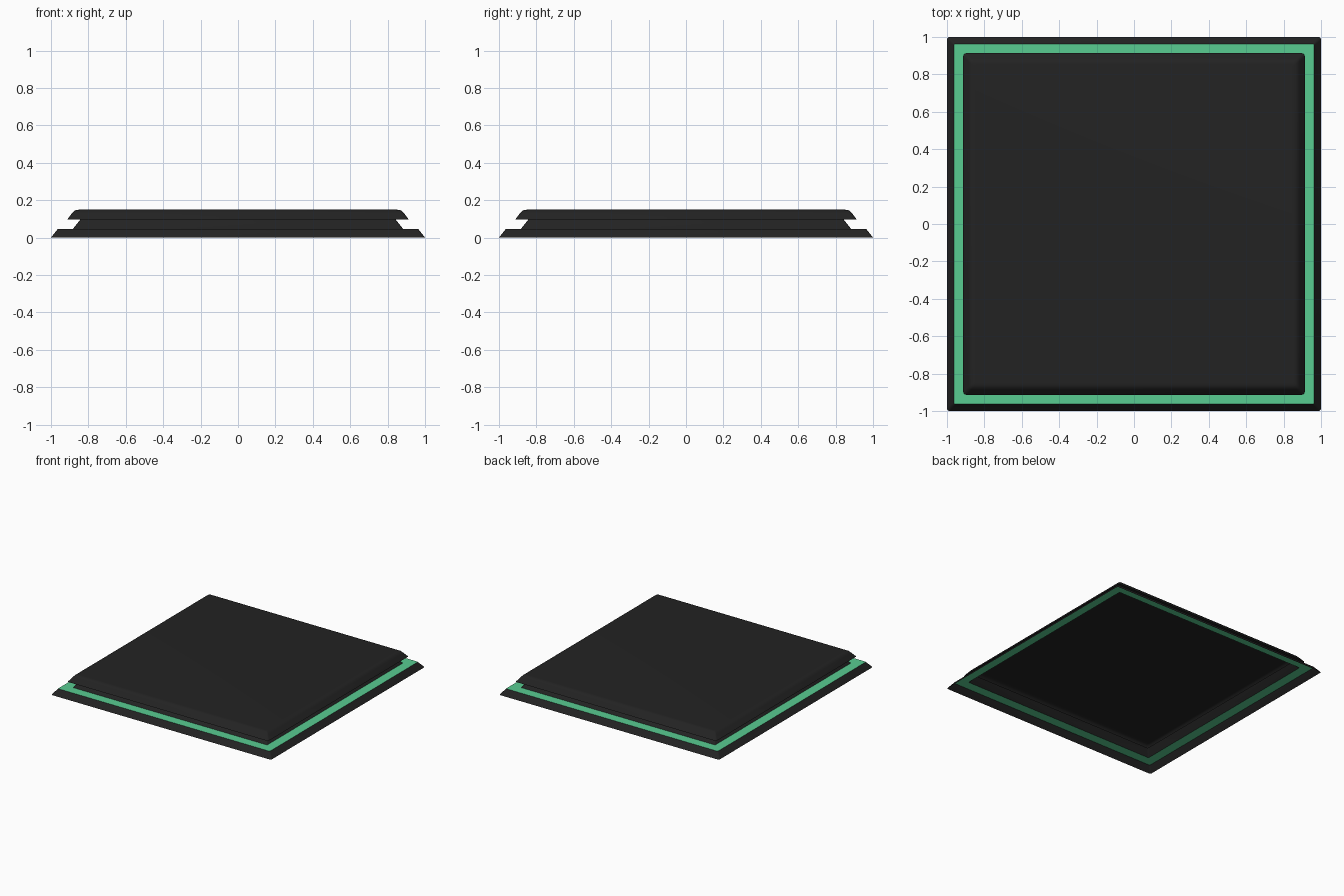
import bpy, bmesh, math

if "Cube" in bpy.data.objects:
    bpy.data.objects.remove(bpy.data.objects["Cube"])


def material(name, rgb):
    m = bpy.data.materials.new(name)
    m.diffuse_color = (*rgb, 1)
    m.use_nodes = True
    m.node_tree.nodes["Principled BSDF"].inputs["Base Color"].default_value = m.diffuse_color
    return m


BLACK = material("soft black", (0.0165, 0.0165, 0.0165))
GREEN = material("mint green", (0.098, 0.604, 0.283))


def ring_points(half, z, radius, steps=3):
    """Square outline with small rounded corners."""
    pts = []
    c = half - radius
    for k, (sx, sy) in enumerate(((1, 1), (-1, 1), (-1, -1), (1, -1))):
        for i in range(steps + 1):
            a = math.pi / 2 * (k + i / steps)
            pts.append((sx * c + radius * math.cos(a), sy * c + radius * math.sin(a), z))
    return pts


def square_shell(name, profile, mat, cap=False):
    """Loft square rings given as (half width, height, corner radius)."""
    bm = bmesh.new()
    rings = [[bm.verts.new(p) for p in ring_points(*r)] for r in profile]
    for lo, hi in zip(rings, rings[1:]):
        n = len(lo)
        for i in range(n):
            j = (i + 1) % n
            bm.faces.new((lo[i], lo[j], hi[j], hi[i]))
    if cap:
        bm.faces.new(rings[-1])
    mesh = bpy.data.meshes.new(name)
    bm.to_mesh(mesh)
    bm.free()
    mesh.materials.append(mat)
    ob = bpy.data.objects.new(name, mesh)
    bpy.context.collection.objects.link(ob)
    bpy.ops.object.select_all(action='DESELECT')
    ob.select_set(True)
    bpy.context.view_layer.objects.active = ob
    bpy.ops.object.shade_smooth_by_angle(angle=math.radians(35))
    return ob


# Sloping outer skirt, open underneath
square_shell("base_rim", [(1.0, 0.0, 0.015), (0.963, 0.046, 0.01)], BLACK)

# Flat coloured band around the tile
square_shell("green_band", [(0.963, 0.046, 0.01), (0.883, 0.046, 0.01)], GREEN)

# Neck leaning inward under the slab
square_shell("neck", [(0.883, 0.046, 0.01), (0.842, 0.097, 0.01)], BLACK)

# Overhanging top slab with softened upper edge
square_shell("top_slab", [(0.842, 0.097, 0.01), (0.913, 0.097, 0.015),
                          (0.886, 0.132, 0.015), (0.876, 0.143, 0.015),
                          (0.863, 0.148, 0.012), (0.85, 0.149, 0.01)],
             BLACK, cap=True)
